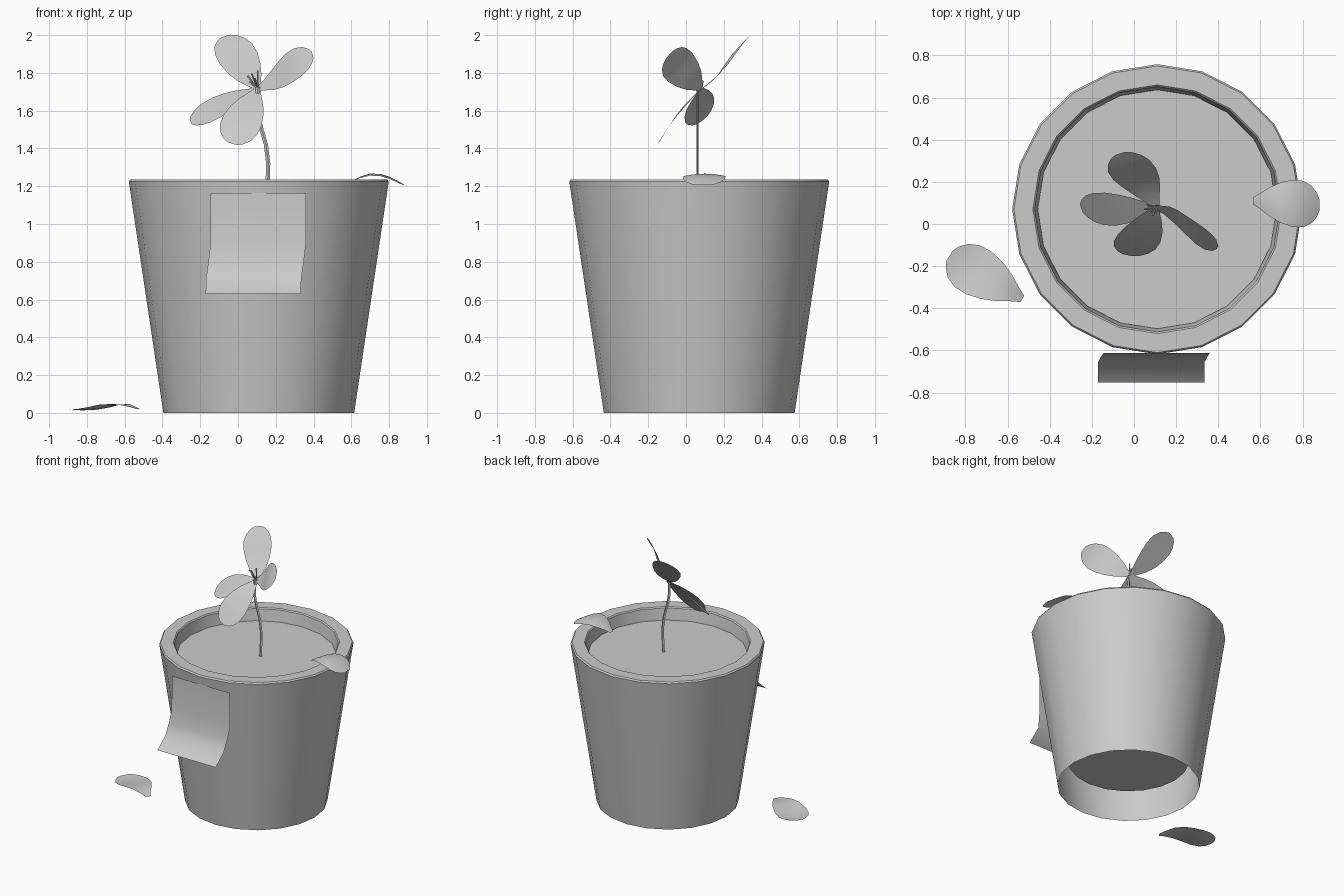
import bpy, bmesh, math
from mathutils import Vector

if "Cube" in bpy.data.objects:
    bpy.data.objects.remove(bpy.data.objects["Cube"])

CX, CY, SIDES = 0.11, 0.07, 20


def make(name, verts, faces, smooth=35):
    mesh = bpy.data.meshes.new(name)
    mesh.from_pydata([tuple(v) for v in verts], [], faces)
    mesh.update()
    ob = bpy.data.objects.new(name, mesh)
    bpy.context.collection.objects.link(ob)
    bpy.ops.object.select_all(action='DESELECT')
    ob.select_set(True)
    bpy.context.view_layer.objects.active = ob
    if smooth:
        bpy.ops.object.shade_smooth_by_angle(angle=math.radians(smooth))
    return ob


def grid_faces(rows, cols):
    return [(r * cols + c, r * cols + c + 1, (r + 1) * cols + c + 1, (r + 1) * cols + c)
            for r in range(rows - 1) for c in range(cols - 1)]


def lathe(name, profile, cap_end=False):
    verts = [(CX + r * math.cos(2 * math.pi * i / SIDES),
              CY + r * math.sin(2 * math.pi * i / SIDES), z)
             for r, z in profile for i in range(SIDES)]
    faces = [(k * SIDES + i, k * SIDES + (i + 1) % SIDES,
              (k + 1) * SIDES + (i + 1) % SIDES, (k + 1) * SIDES + i)
             for k in range(len(profile) - 1) for i in range(SIDES)]
    if cap_end:
        last = (len(profile) - 1) * SIDES
        faces.append(tuple(range(last, last + SIDES)))
    return make(name, verts, faces)


# Pot: outer wall, small rim bevel, inner wall and raised floor, open underneath
lathe("pot", [(0.505, 0), (0.688, 1.225), (0.68, 1.236), (0.59, 1.236),
              (0.582, 1.228), (0.43, 0.2)], cap_end=True)
# Soil disc
lathe("soil", [(0.567, 1.14)], cap_end=True)

# Label card curling away from the pot at its lower edge
card = [(0, -0.611, 1.165), (0, -0.612, 0.90), (-0.012, -0.63, 0.80),
        (-0.025, -0.655, 0.71), (-0.026, -0.752, 0.63)]
make("label_card", [(x + e, y, z) for x, y, z in card for e in (-0.145, 0.36)],
     grid_faces(len(card), 2))

# Stem: flattened, gently curved tube
path = [(0.152, 1.13), (0.157, 1.23), (0.160, 1.32), (0.148, 1.42),
        (0.122, 1.51), (0.106, 1.58), (0.101, 1.65), (0.105, 1.725)]
make("stem", [(x + dx, 0.06 + dy, z) for x, z in path
              for dx, dy in ((-0.011, 0), (0, -0.005), (0.011, 0), (0, 0.005), (-0.011, 0))],
     grid_faces(len(path), 5))

# Petals: narrow at the base, broad and rounded at the tip
OUTLINE = [(0, 0.15), (0.1, 0.32), (0.25, 0.62), (0.42, 0.86), (0.6, 1.0),
           (0.76, 0.98), (0.88, 0.8), (0.96, 0.52), (1, 0.24)]


def petal(name, base, tip, half_width, arch=0.0, wave=0.0, cup=0.0):
    base, tip, w = Vector(base), Vector(tip), Vector(half_width)
    n = (tip - base).cross(w).normalized()
    if n.z < 0:
        n = -n
    verts = []
    for t, f in OUTLINE:
        lift = arch * math.sin(math.pi * t) + wave * math.sin(2 * math.pi * t)
        for s in (-1, -0.5, 0, 0.5, 1):
            verts.append(base.lerp(tip, t) + w * f * s + n * (lift + cup * f * s * s))
    return make(name, verts, grid_faces(len(OUTLINE), 5), 60)


HEART = (0.105, 0.08, 1.715)
petal("petal_back", HEART, (-0.065, 0.335, 1.995), (0.1, 0.03, 0.03), -0.012, -0.008)
petal("petal_right", HEART, (0.395, -0.09, 1.895), (-0.02, 0.065, 0.075), 0.005, -0.01)
petal("petal_left", HEART, (-0.25, 0.075, 1.54), (-0.025, 0.078, 0.05), 0.012, 0.0)
petal("petal_front", HEART, (-0.03, -0.148, 1.425), (0.1, -0.02, -0.03), 0.015, 0.0)
petal("fallen_petal_ground", (-0.53, -0.355, 0.02), (-0.875, -0.15, 0.018),
      (0.062, 0.1, 0), 0.014, 0.014, 0.006)
petal("fallen_petal_rim", (0.565, 0.11, 1.205), (0.88, 0.09, 1.208),
      (0.0, 0.112, 0), 0.062, 0.0, -0.012)

# Stamens: thin tapered filaments
tips = [(0.05, 0.07, 1.785), (0.073, 0.055, 1.795), (0.105, 0.075, 1.812),
        (0.06, 0.09, 1.755), (0.09, 0.04, 1.77)]
for i, tip in enumerate(tips):
    d = Vector(tip) - Vector(HEART)
    bm = bmesh.new()
    bmesh.ops.create_cone(bm, cap_ends=True, segments=5, radius1=0.003,
                          radius2=0.005, depth=d.length)
    mesh = bpy.data.meshes.new("stamen")
    bm.to_mesh(mesh)
    bm.free()
    ob = bpy.data.objects.new("stamen_%d" % (i + 1), mesh)
    ob.location = Vector(HEART) + d / 2
    ob.rotation_mode = 'QUATERNION'
    ob.rotation_quaternion = d.to_track_quat('Z', 'Y')
    bpy.context.collection.objects.link(ob)
